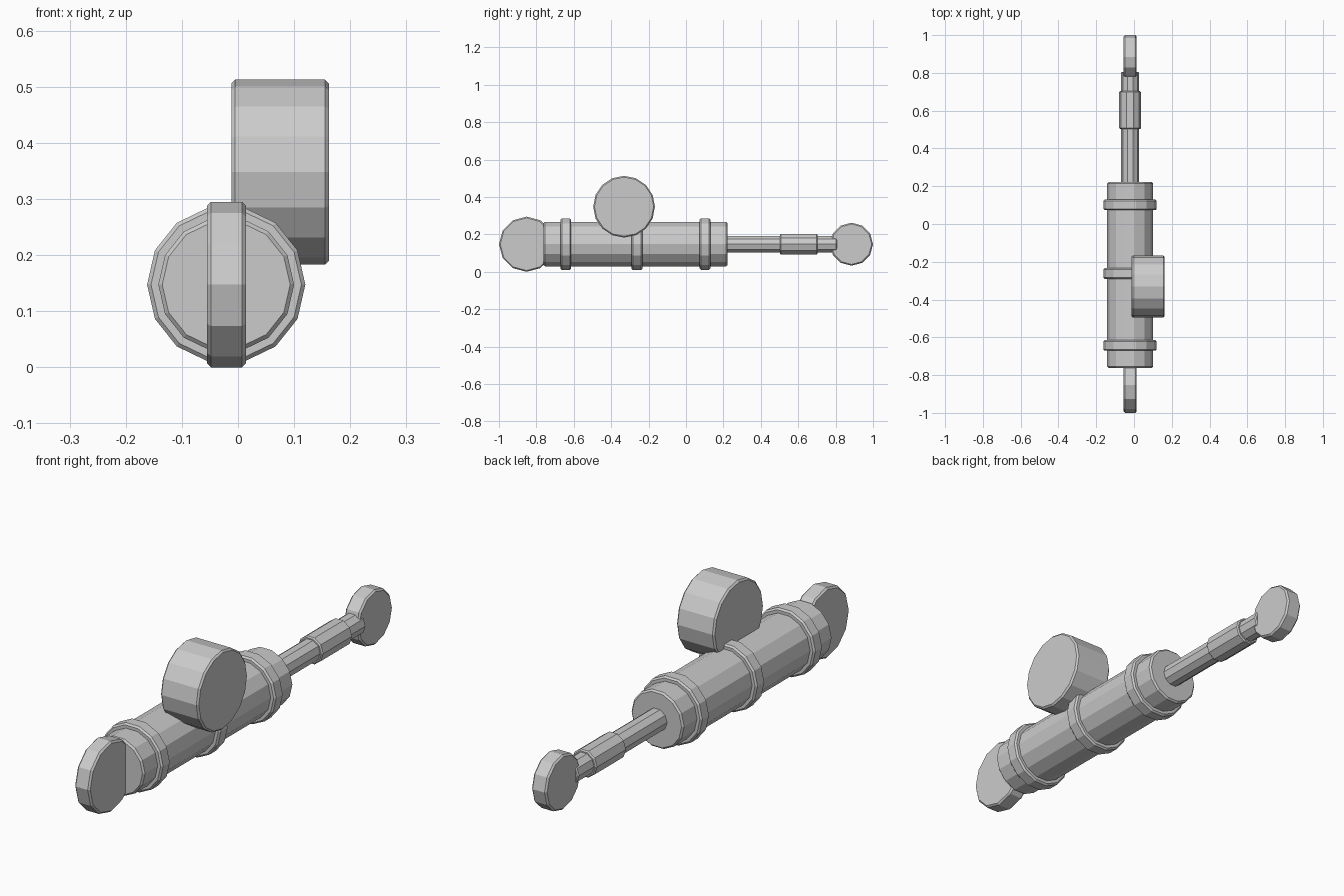
import bpy, bmesh
from math import pi, sin, cos

if "Cube" in bpy.data.objects:
    bpy.data.objects.remove(bpy.data.objects["Cube"])

CX, CZ = -0.021, 0.1475   # main axis of the piston


def drum(name, axis, a, b, centre, radius, sides, bevel=0.007):
    """Flat-shaded cylinder with chamfered rims, from a to b along 'x' or 'y'.
    centre is the pair of the other two coordinates."""
    bm = bmesh.new()
    profile = [(a, radius - bevel), (a + bevel, radius),
               (b - bevel, radius), (b, radius - bevel)]
    loops = []
    for t, r in profile:
        loop = []
        for i in range(sides):
            ang = 2 * pi * i / sides
            u, v = centre[0] + r * cos(ang), centre[1] + r * sin(ang)
            loop.append(bm.verts.new((t, u, v) if axis == 'x' else (u, t, v)))
        loops.append(loop)
    for l0, l1 in zip(loops, loops[1:]):
        for i in range(sides):
            j = (i + 1) % sides
            bm.faces.new((l0[i], l0[j], l1[j], l1[i]))
    bm.faces.new(loops[0])
    bm.faces.new(loops[-1])
    bmesh.ops.recalc_face_normals(bm, faces=bm.faces)
    mesh = bpy.data.meshes.new(name)
    bm.to_mesh(mesh)
    bm.free()
    obj = bpy.data.objects.new(name, mesh)
    bpy.context.collection.objects.link(obj)
    return obj


# Cylinder body and its clamp bands
drum("cylinder_body", 'y', -0.762, 0.222, (CX, CZ), 0.121, 14)
for i, (y0, y1) in enumerate([(-0.671, -0.614), (-0.291, -0.233), (0.073, 0.130)]):
    drum(f"clamp_band_{i + 1}", 'y', y0, y1, (CX, CZ), 0.141, 14)

# Piston rod with sleeve
drum("piston_rod", 'y', 0.20, 0.806, (CX, CZ), 0.0475, 10, 0.005)
drum("rod_sleeve", 'y', 0.503, 0.703, (CX, CZ), 0.058, 10, 0.005)

# Mounting discs at both ends
drum("front_mount", 'x', -0.055, 0.014, (-0.8525, CZ), 0.1475, 12)
drum("rear_mount", 'x', -0.055, 0.014, (0.885, CZ), 0.115, 12)

# Side reservoir drum
drum("reservoir", 'x', -0.012, 0.162, (-0.331, 0.348), 0.165, 16)
